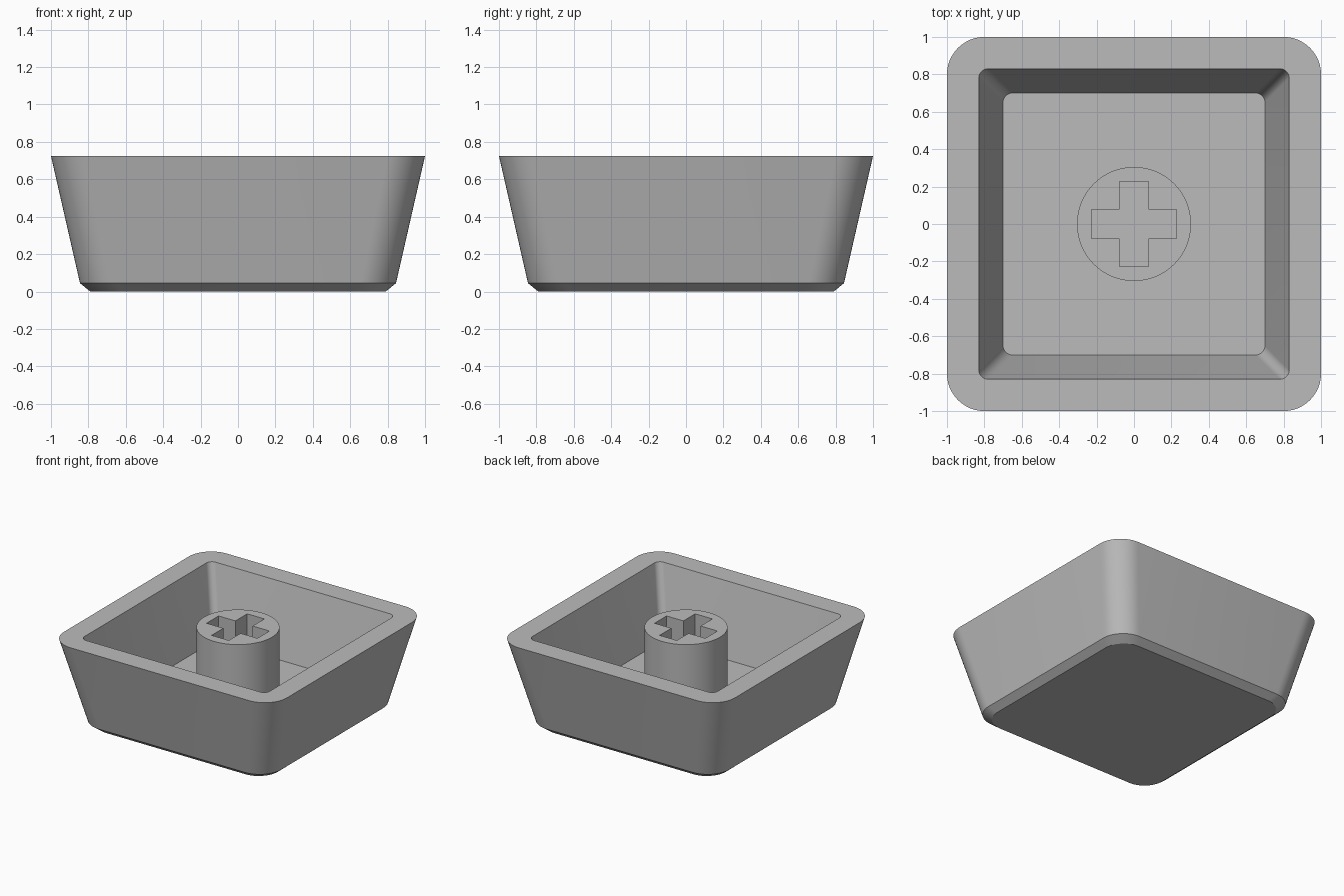
import bpy
import bmesh
from math import cos, sin, pi, radians

cube = bpy.data.objects.get("Cube")
if cube:
    bpy.data.objects.remove(cube, do_unlink=True)

HEIGHT, FLOOR = 0.725, 0.16

grey = bpy.data.materials.new("light_grey")
grey.use_nodes = True
colour = (0.5, 0.5, 0.5, 1)
grey.diffuse_color = colour
grey.node_tree.nodes["Principled BSDF"].inputs["Base Color"].default_value = colour


def rounded_square(half, radius, steps=12):
    """Outline of a square with rounded corners, anticlockwise."""
    c = half - radius
    points = []
    for q, (sx, sy) in enumerate([(1, 1), (-1, 1), (-1, -1), (1, -1)]):
        for i in range(steps + 1):
            a = (q + i / steps) * pi / 2
            points.append((sx * c + radius * cos(a), sy * c + radius * sin(a)))
    return points


def ring(bm, points, z):
    return [bm.verts.new((x, y, z)) for x, y in points]


def bridge(bm, low, high):
    n = len(low)
    for i in range(n):
        j = (i + 1) % n
        bm.faces.new((low[i], low[j], high[j], high[i]))


def finish(bm, name):
    bmesh.ops.recalc_face_normals(bm, faces=bm.faces)
    mesh = bpy.data.meshes.new(name)
    bm.to_mesh(mesh)
    bm.free()
    mesh.materials.append(grey)
    obj = bpy.data.objects.new(name, mesh)
    bpy.context.collection.objects.link(obj)
    bpy.ops.object.select_all(action="DESELECT")
    obj.select_set(True)
    bpy.context.view_layer.objects.active = obj
    bpy.ops.object.shade_smooth_by_angle(angle=radians(30))


# Hollow tapered shell: base, chamfer, outer wall, rim, cavity wall, cavity floor
bm = bmesh.new()
sections = [(0.79, 0.17, 0), (0.845, 0.19, 0.045), (1, 0.2, HEIGHT),
            (0.83, 0.05, HEIGHT), (0.70, 0.05, FLOOR)]
rings = [ring(bm, rounded_square(half, r), z) for half, r, z in sections]
for low, high in zip(rings, rings[1:]):
    bridge(bm, low, high)
bm.faces.new(rings[0])
bm.faces.new(rings[-1])
finish(bm, "shell")

# Round stem with a cross-shaped socket
bm = bmesh.new()
circle = [(0.305 * cos(i * pi / 32), 0.305 * sin(i * pi / 32)) for i in range(64)]
w, l = 0.077, 0.228
quarter = [(l, -w), (l, w), (w, w)]
cross = []
for q in range(4):
    c, s = round(cos(q * pi / 2)), round(sin(q * pi / 2))
    cross += [(x * c - y * s, x * s + y * c) for x, y in quarter]
outer_top = ring(bm, circle, HEIGHT)
outer_low = ring(bm, circle, FLOOR - 0.02)
socket_top = ring(bm, cross, HEIGHT)
socket_low = ring(bm, cross, FLOOR + 0.01)
bridge(bm, outer_low, outer_top)
bridge(bm, socket_low, socket_top)
bm.faces.new(socket_low)
bm.faces.new(outer_low)
rim = [e for e in bm.edges if all(v.co.z > HEIGHT - 0.001 for v in e.verts)]
bmesh.ops.triangle_fill(bm, edges=rim, use_beauty=True, normal=(0, 0, 1))
finish(bm, "stem")
